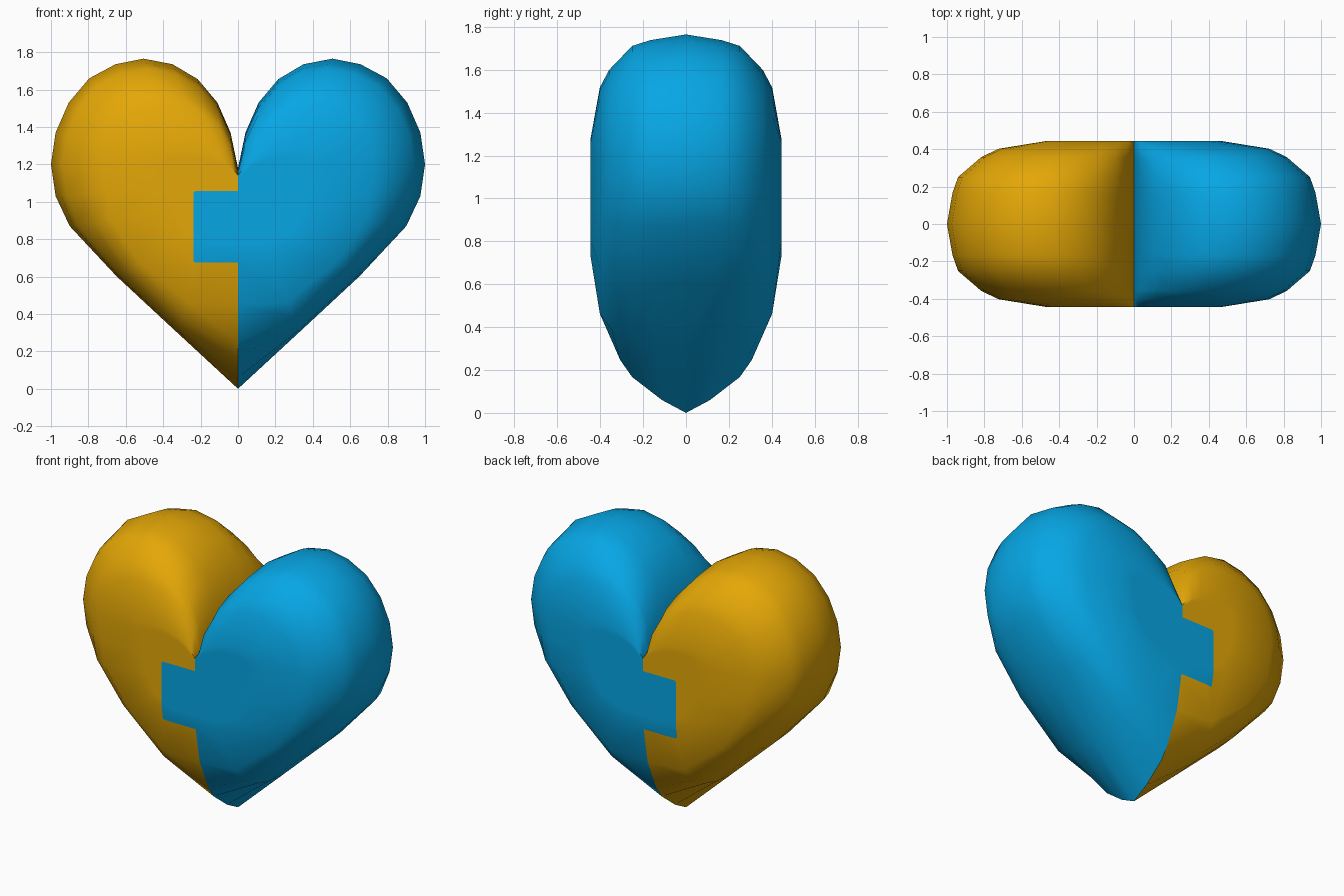
import bpy, bmesh

if "Cube" in bpy.data.objects:
    bpy.data.objects.remove(bpy.data.objects["Cube"])

# Right half of the heart outline: widest section and flat front section (x, z)
OUTER = [(0, 0), (.325, .3), (.65, .602), (.90, .87), (.975, 1.03), (1, 1.2),
         (.975, 1.37), (.905, 1.53), (.795, 1.66), (.655, 1.735), (.505, 1.765),
         (.35, 1.735), (.215, 1.655), (.11, 1.53), (.04, 1.37), (0, 1.18)]
INNER = [(0, .73), (.17, .73), (.33, .80), (.42, .95), (.45, 1.08), (.46, 1.19),
         (.45, 1.23), (.43, 1.26), (.39, 1.275), (.33, 1.28), (.27, 1.28),
         (.20, 1.27), (.14, 1.25), (.08, 1.22), (.03, 1.18), (0, 1.14)]
# (depth, blend to flat section) of each ring: lobes, lower tip, fuller flanks
LOBE = [(0, 0), (.167, .055), (.251, .11), (.358, .34), (.402, .51), (.445, 1)]
TIP = [(0, 0), (.112, .082), (.251, .229), (.307, .338), (.395, .612), (.445, 1)]
FLANK = [(0, 0), (.14, .025), (.251, .08), (.345, .2), (.402, .38), (.445, 1)]
# Outline point: (schedule, share of it; the rest follows the lobes)
RULE = {0: (TIP, 1), 1: (FLANK, 1), 2: (FLANK, 1), 3: (FLANK, .5),
        13: (FLANK, .6), 14: (FLANK, .6)}


def section(k, side):
    """Ring k of the heart as (x, y, z) points; side is -1 front, 1 back."""
    pts = []
    for i, (a, b) in enumerate(zip(OUTER, INNER)):
        sched, s = RULE.get(i, (LOBE, 0))
        y, t = (p + (q - p) * s for p, q in zip(LOBE[k], sched[k]))
        pts.append((a[0] + (b[0] - a[0]) * t, side * y, a[1] + (b[1] - a[1]) * t))
    return pts + [(-x, y, z) for x, y, z in reversed(pts[1:-1])]


def shrink(pts, f):
    return [(x * f, y, 1 + (z - 1) * f) for x, y, z in pts]


def material(name, colour):
    m = bpy.data.materials.new(name)
    m.diffuse_color = (*colour, 1)
    m.use_nodes = True
    m.node_tree.nodes["Principled BSDF"].inputs["Base Color"].default_value = m.diffuse_color
    return m


def add_object(name, bm):
    bmesh.ops.recalc_face_normals(bm, faces=bm.faces)
    me = bpy.data.meshes.new(name)
    bm.to_mesh(me)
    bm.free()
    ob = bpy.data.objects.new(name, me)
    bpy.context.collection.objects.link(ob)
    return ob


def heart(name):
    bm = bmesh.new()
    layers = [section(k, -1) for k in range(5, 0, -1)] + [section(k, 1) for k in range(6)]
    layers = [shrink(layers[0], .85)] + layers + [shrink(layers[-1], .85)]
    rings = [[bm.verts.new(p) for p in layer] for layer in layers]
    n = len(rings[0])
    for a, b in zip(rings, rings[1:]):
        for i in range(n):
            j = (i + 1) % n
            bm.faces.new((a[i], a[j], b[j], b[i]))
    bm.faces.new(rings[0])
    bm.faces.new(rings[-1])
    return add_object(name, bm)


def puzzle_cutter():
    # Right-hand region with a softly cornered square tab into the left half
    prof = [(0, -1), (2, -1), (2, 3), (0, 3), (0, 1.057), (-.23, 1.057),
            (-.238, 1.049), (-.238, .683), (-.23, .675), (0, .675)]
    bm = bmesh.new()
    f = bm.faces.new([bm.verts.new((x, -1, z)) for x, z in prof])
    ext = bmesh.ops.extrude_face_region(bm, geom=[f])
    bmesh.ops.translate(bm, vec=(0, 2, 0),
                        verts=[v for v in ext["geom"] if isinstance(v, bmesh.types.BMVert)])
    ob = add_object("puzzle_cutter", bm)
    ob.hide_render = True
    return ob


cutter = puzzle_cutter()
# Two interlocking halves
for name, op, mat in (
        ("left_heart_half", 'DIFFERENCE', material("golden yellow", (.77, .385, .002))),
        ("right_heart_half", 'INTERSECT', material("sky blue", (.002, .382, .78)))):
    ob = heart(name)
    mod = ob.modifiers.new("cut", 'BOOLEAN')
    mod.operation, mod.solver, mod.object = op, 'EXACT', cutter
    bpy.ops.object.select_all(action='DESELECT')
    bpy.context.view_layer.objects.active = ob
    ob.select_set(True)
    bpy.ops.object.modifier_apply(modifier=mod.name)
    ob.data.materials.clear()
    ob.data.materials.append(mat)
    bpy.ops.object.shade_smooth_by_angle(angle=1.1)

bpy.data.objects.remove(cutter)
